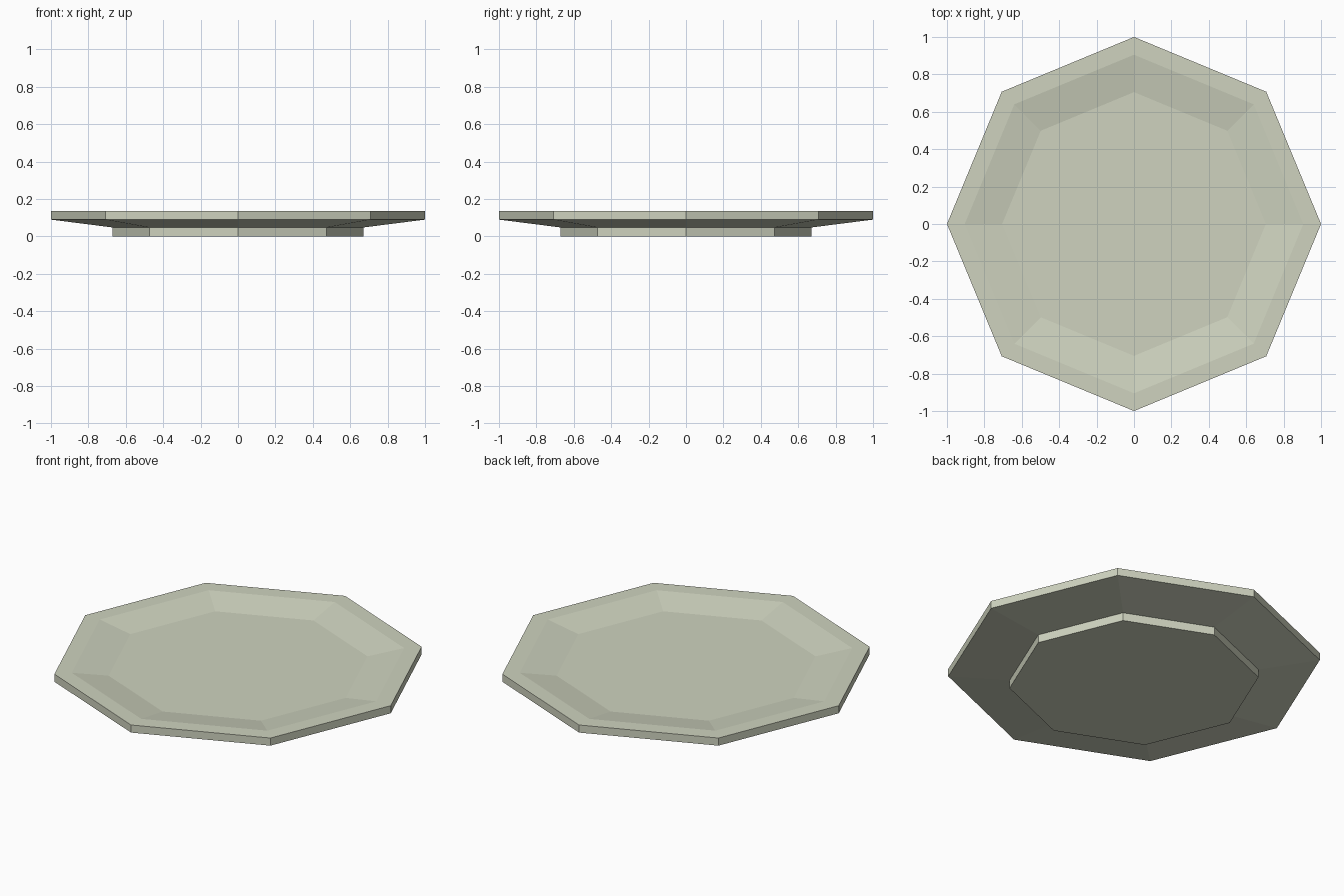
import bpy, bmesh, math

if "Cube" in bpy.data.objects:
    bpy.data.objects.remove(bpy.data.objects["Cube"])

SIDES = 8
# Radius and height of each ring, from the foot up and over the rim to the well
PROFILE = [(0.67, 0.0), (0.67, 0.048), (1.0, 0.09), (1.0, 0.135),
           (0.905, 0.135), (0.705, 0.102)]

glaze = bpy.data.materials.new("pale_sage_glaze")
glaze.diffuse_color = (0.62, 0.65, 0.52, 1)
glaze.use_nodes = True
glaze.node_tree.nodes["Principled BSDF"].inputs["Base Color"].default_value = glaze.diffuse_color

# Plate: octagonal rings bridged with flat faces
bm = bmesh.new()
rings = []
for r, z in PROFILE:
    rings.append([bm.verts.new((r * math.cos(i * math.tau / SIDES),
                                r * math.sin(i * math.tau / SIDES), z))
                  for i in range(SIDES)])
for low, high in zip(rings, rings[1:]):
    for i in range(SIDES):
        j = (i + 1) % SIDES
        bm.faces.new((low[i], low[j], high[j], high[i]))

# Underside of the foot and floor of the well
bm.faces.new(rings[0][::-1])
bm.faces.new(rings[-1])

mesh = bpy.data.meshes.new("plate")
bm.to_mesh(mesh)
bm.free()
mesh.materials.append(glaze)
plate = bpy.data.objects.new("plate", mesh)
bpy.context.collection.objects.link(plate)
